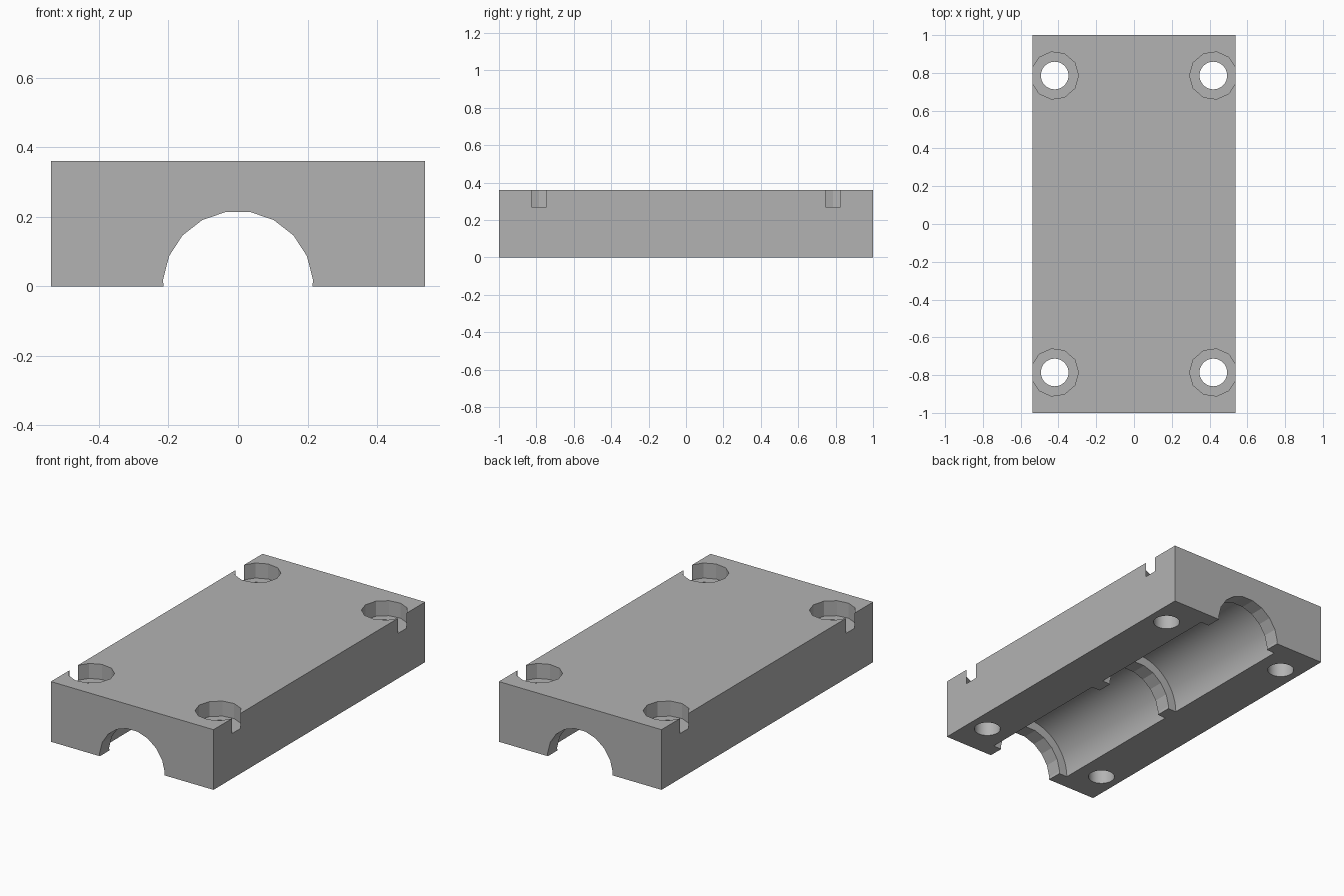
import bpy, bmesh, math

if "Cube" in bpy.data.objects:
    bpy.data.objects.remove(bpy.data.objects["Cube"])

HALF_W, HALF_L, HEIGHT = 0.538, 1.0, 0.36


def make_object(name, bm):
    bmesh.ops.recalc_face_normals(bm, faces=bm.faces)
    mesh = bpy.data.meshes.new(name)
    bm.to_mesh(mesh)
    bm.free()
    obj = bpy.data.objects.new(name, mesh)
    bpy.context.collection.objects.link(obj)
    return obj


def prism(name, sides, radius, centre, lo, hi, axis, start=0.0):
    """Regular prism from lo to hi along 'Y' or 'Z'."""
    bm = bmesh.new()
    rings = []
    for t in (lo, hi):
        ring = []
        for i in range(sides):
            a = start + math.tau * i / sides
            u, v = centre[0] + radius * math.cos(a), centre[1] + radius * math.sin(a)
            ring.append(bm.verts.new((u, t, v) if axis == 'Y' else (u, v, t)))
        rings.append(ring)
        bm.faces.new(ring)
    for i in range(sides):
        j = (i + 1) % sides
        bm.faces.new((rings[0][i], rings[0][j], rings[1][j], rings[1][i]))
    return make_object(name, bm)


# main block
bm = bmesh.new()
bmesh.ops.create_cube(bm, size=1.0)
for v in bm.verts:
    v.co.x *= 2 * HALF_W
    v.co.y *= 2 * HALF_L
    v.co.z = (v.co.z + 0.5) * HEIGHT
block = make_object("bearing_block", bm)

cutters = []
# low-poly shaft channel, flat at the top
cutters.append(prism("shaft_cutter", 19, 0.2163, (0, 0), -1.2, 1.2, 'Y', -math.pi / 2))

for s in (-1, 1):
    # round bearing pocket, between the end lip and the middle rib
    lo, hi = sorted((s * 0.046, s * 0.91))
    cutters.append(prism("pocket_cutter", 96, 0.269, (0, 0), lo, hi, 'Y', 0.01))
    for sx in (-1, 1):
        centre = (sx * 0.42, s * 0.786)
        # screw head recess with a corner pointing inwards, breaking through the side
        inward = math.pi if sx > 0 else 0.0
        cutters.append(prism("recess_cutter", 11, 0.1262, centre, 0.27, 0.5, 'Z', inward))
        # screw hole
        cutters.append(prism("screw_hole_cutter", 64, 0.073, centre, -0.1, 0.5, 'Z'))

for c in cutters:
    c.hide_render = True
    mod = block.modifiers.new(c.name, 'BOOLEAN')
    mod.operation = 'DIFFERENCE'
    mod.solver = 'EXACT'
    mod.object = c

# bake the cuts and remove the cutters
bpy.context.view_layer.update()
evaluated = block.evaluated_get(bpy.context.evaluated_depsgraph_get())
mesh = bpy.data.meshes.new_from_object(evaluated)
block.modifiers.clear()
block.data = mesh
for c in cutters:
    bpy.data.objects.remove(c, do_unlink=True)

# single grey colour
grey = bpy.data.materials.new("plain grey")
grey.diffuse_color = (0.45, 0.45, 0.45, 1)
grey.use_nodes = True
grey.node_tree.nodes["Principled BSDF"].inputs["Base Color"].default_value = grey.diffuse_color
mesh.materials.clear()
mesh.materials.append(grey)

# smooth only the finely divided round walls
bpy.ops.object.select_all(action='DESELECT')
block.select_set(True)
bpy.context.view_layer.objects.active = block
bpy.ops.object.shade_smooth_by_angle(angle=math.radians(10))
